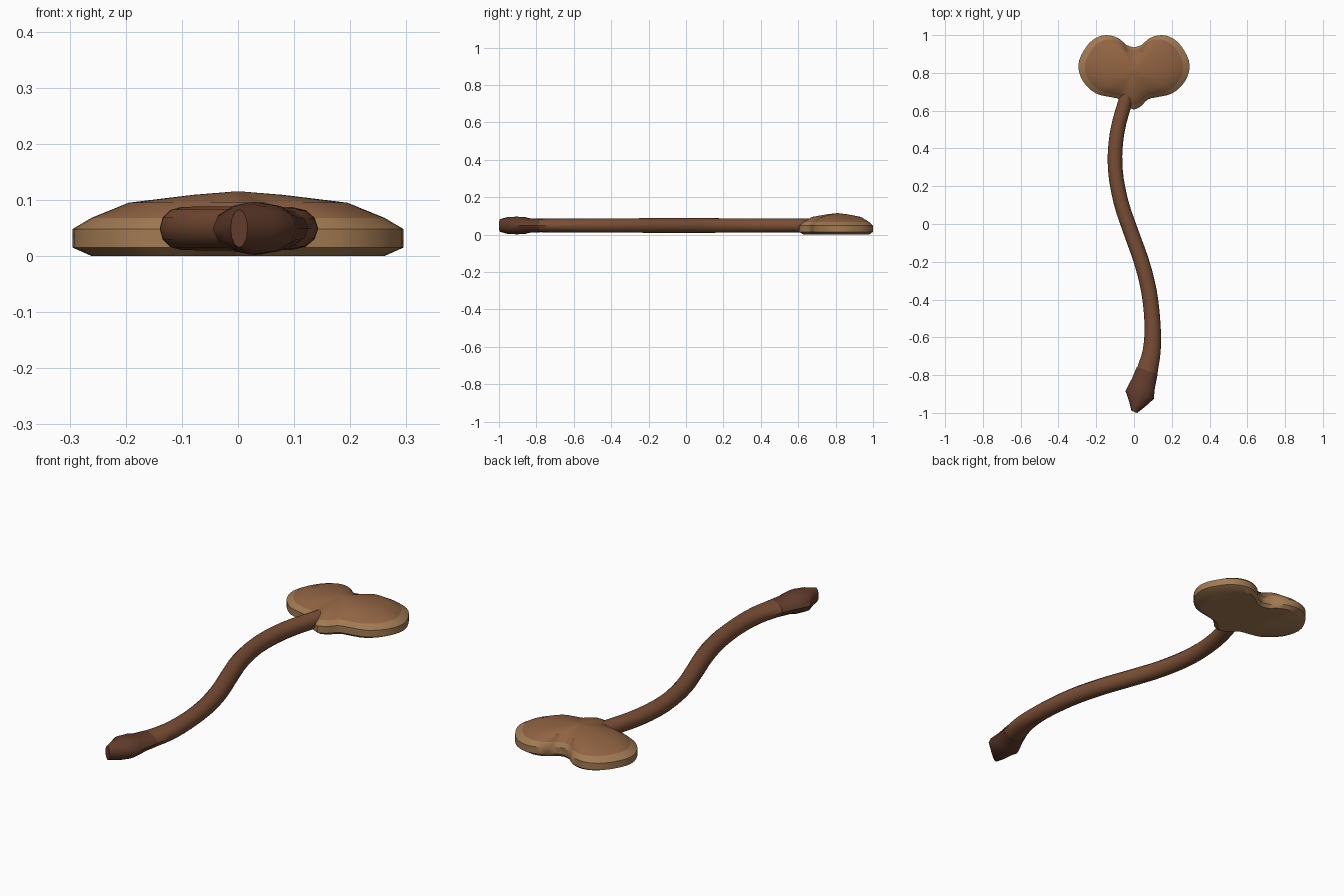
import bpy, bmesh, math
from mathutils import Vector

if "Cube" in bpy.data.objects:
    bpy.data.objects.remove(bpy.data.objects["Cube"])


def material(name, color):
    m = bpy.data.materials.new(name)
    m.diffuse_color = (*color, 1)
    m.use_nodes = True
    m.node_tree.nodes["Principled BSDF"].inputs["Base Color"].default_value = m.diffuse_color
    return m


def spline(pts, steps):
    """Catmull-Rom through an open list of points."""
    p = [Vector(q) for q in pts]
    p = [2 * p[0] - p[1]] + p + [2 * p[-1] - p[-2]]
    out = []
    for i in range(1, len(p) - 2):
        a, b, c, d = p[i - 1:i + 3]
        for k in range(steps):
            t = k / steps
            out.append(0.5 * (2 * b + (c - a) * t + (2 * a - 5 * b + 4 * c - d) * t ** 2
                              + (3 * b - a - 3 * c + d) * t ** 3))
    return out + [p[-2]]


def loft(name, rings, mats, band_mat=lambda i: 0, angle=40):
    """Skin a stack of equal-count rings and cap both ends."""
    bm = bmesh.new()
    vr = [[bm.verts.new(v) for v in r] for r in rings]
    n = len(vr[0])
    for i in range(len(vr) - 1):
        for j in range(n):
            k = (j + 1) % n
            f = bm.faces.new((vr[i][j], vr[i][k], vr[i + 1][k], vr[i + 1][j]))
            f.material_index = band_mat(i)
    bm.faces.new(vr[0])
    bm.faces.new(vr[-1]).material_index = band_mat(len(vr))
    bmesh.ops.recalc_face_normals(bm, faces=bm.faces)
    me = bpy.data.meshes.new(name)
    bm.to_mesh(me)
    bm.free()
    ob = bpy.data.objects.new(name, me)
    bpy.context.collection.objects.link(ob)
    for m in mats:
        me.materials.append(m)
    bpy.context.view_layer.objects.active = ob
    ob.select_set(True)
    bpy.ops.object.shade_smooth_by_angle(angle=math.radians(angle))
    ob.select_set(False)
    return ob


def sweep(name, sections, mat, sides=12):
    """Elliptical tube; sections are (x, y, side radius, vertical radius)."""
    rings = []
    for i, (x, y, rs, rz) in enumerate(sections):
        a, b = sections[max(i - 1, 0)], sections[min(i + 1, len(sections) - 1)]
        side = Vector((b[1] - a[1], a[0] - b[0], 0)).normalized()
        ring = []
        for k in range(sides):
            t = 2 * math.pi * k / sides
            ring.append(Vector((x, y, 0.049)) + side * rs * math.cos(t)
                        + Vector((0, 0, rz * math.sin(t))))
        rings.append(ring)
    return loft(name, rings, [mat])


wood = material("wood", (0.19, 0.075, 0.035))
dark_wood = material("dark_wood", (0.12, 0.045, 0.025))
rim = material("rim_tan", (0.36, 0.195, 0.085))
face = material("face_brown", (0.28, 0.125, 0.055))

# Heart-shaped head: half outline mirrored, stacked into a shallow dome
half = spline([(0, 0.935), (0.04, 0.948), (0.085, 0.985), (0.15, 1.0), (0.215, 0.977),
               (0.265, 0.92), (0.295, 0.84), (0.27, 0.755), (0.205, 0.693),
               (0.13, 0.673), (0.075, 0.66), (0.035, 0.622), (0, 0.605)], 3)
outline = half + [Vector((-p.x, p.y)) for p in reversed(half[1:-1])]
layers = [(0.885, 0.0), (1.0, 0.015), (1.0, 0.048), (0.885, 0.068),
          (0.66, 0.095), (0.27, 0.109), (0.02, 0.115)]
head_rings = [[Vector((p.x * s, 0.81 + (p.y - 0.81) * s, z)) for p in outline]
              for s, z in layers]
loft("head", head_rings, [rim, face], lambda i: 1 if i >= 3 else 0, angle=30)

# S-curved handle
path = spline([(0.0, 0.76), (-0.045, 0.65), (-0.09, 0.48), (-0.1, 0.3), (-0.07, 0.12),
               (-0.017, -0.04), (0.04, -0.2), (0.08, -0.36), (0.098, -0.53),
               (0.094, -0.67), (0.068, -0.785)], 3)
n = len(path) - 1
sections = []
for i, p in enumerate(path):
    t = i / n
    sections.append((p.x, p.y, 0.037 + 0.006 * t + 0.014 * max(0, (t - 0.75) * 4) ** 2,
                     0.036 + 0.003 * math.sin(math.pi * t)))
sweep("handle", sections, wood)

# Flared butt with a narrow chisel tip
sweep("butt_cap", [(0.07, -0.775, 0.058, 0.036), (0.05, -0.84, 0.065, 0.039),
                   (0.043, -0.86, 0.069, 0.046), (0.03, -0.905, 0.078, 0.047),
                   (0.018, -0.95, 0.047, 0.046), (0.002, -0.995, 0.016, 0.034)], dark_wood)
